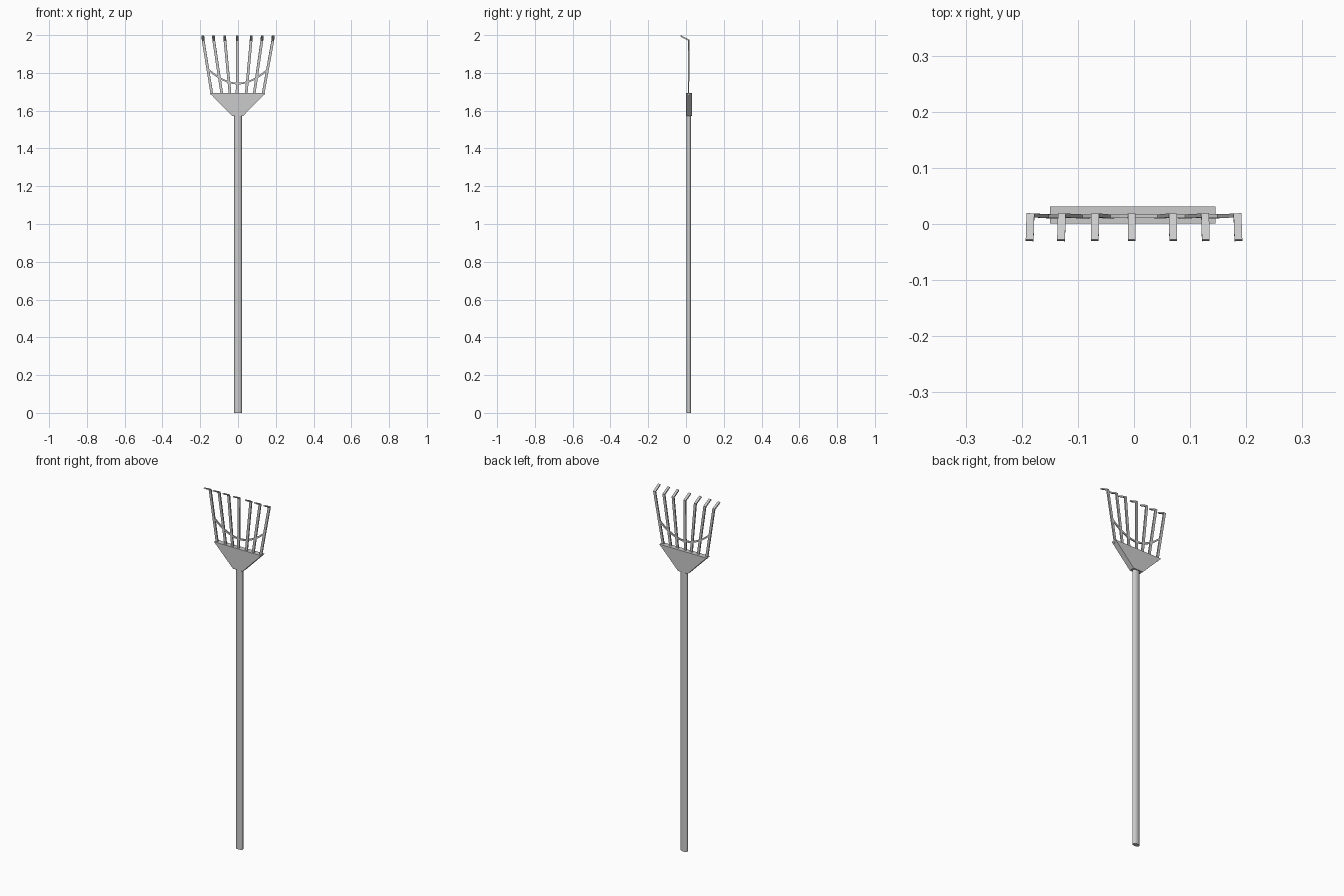
import bpy, bmesh, math
from mathutils import Vector

if "Cube" in bpy.data.objects:
    bpy.data.objects.remove(bpy.data.objects["Cube"])


def make_object(name, bm):
    bmesh.ops.recalc_face_normals(bm, faces=bm.faces)
    mesh = bpy.data.meshes.new(name)
    bm.to_mesh(mesh)
    bm.free()
    ob = bpy.data.objects.new(name, mesh)
    bpy.context.collection.objects.link(ob)
    return ob


def sweep_bar(name, path, side, width, thick):
    """Rectangular bar along a path; side(tangent) gives the width direction."""
    bm = bmesh.new()
    pts = [Vector(p) for p in path]
    rings = []
    for i, p in enumerate(pts):
        a = (p - pts[i - 1]).normalized() if i > 0 else None
        b = (pts[i + 1] - p).normalized() if i < len(pts) - 1 else None
        a, b = a or b, b or a
        t = (a + b).normalized()
        u = side(t)
        v = t.cross(u).normalized()
        miter = 1 / max(t.dot(a), 0.5)
        rings.append([bm.verts.new(p + u * sx * width / 2 + v * sy * thick / 2 * miter)
                      for sx, sy in ((-1, -1), (1, -1), (1, 1), (-1, 1))])
    for r, s in zip(rings, rings[1:]):
        for k in range(4):
            bm.faces.new((r[k], r[(k + 1) % 4], s[(k + 1) % 4], s[k]))
    bm.faces.new(rings[0])
    bm.faces.new(rings[-1])
    return make_object(name, bm)


# Handle: slightly flattened pole
bpy.ops.mesh.primitive_cylinder_add(vertices=12, radius=1, depth=1.58, location=(0, 0.015, 0.79))
handle = bpy.context.object
handle.name = "handle"
handle.scale = (0.021, 0.0125, 1)
bpy.ops.object.transform_apply(location=False, rotation=False, scale=True)
bpy.ops.object.shade_smooth_by_angle(angle=math.radians(60))

# Head plate: flaring trapezoid
bm = bmesh.new()
profile = [(-0.032, 1.573), (0.028, 1.573), (0.145, 1.693), (-0.15, 1.693)]
face = bm.faces.new([bm.verts.new((x, 0.0005, z)) for x, z in profile])
ext = bmesh.ops.extrude_face_region(bm, geom=[face])
bmesh.ops.translate(bm, vec=(0, 0.0305, 0),
                    verts=[v for v in ext["geom"] if isinstance(v, bmesh.types.BMVert)])
make_object("head_plate", bm)


# Tines: fanned flat bars with hooked tips
def across(t):
    return (Vector((1, 0, 0)) - t * t.x).normalized()


bases = [-0.138, -0.085, -0.042, -0.005, 0.043, 0.085, 0.132]
tips = [-0.186, -0.130, -0.070, -0.004, 0.070, 0.128, 0.186]
for i, (b, t) in enumerate(zip(bases, tips)):
    bend = b + (t - b) * 0.97
    sweep_bar(f"tine_{i + 1}",
              [(b, 0.013, 1.685), (bend, 0.0155, 1.973), (t, -0.029, 1.996)],
              across, 0.014, 0.007)


# Brace: curved strip linking the tines
def depth(t):
    return Vector((0, 1, 0))


arc = []
for i in range(13):
    s = -1 + i / 6
    arc.append((0.155 * s, 0.014, 1.743 + 0.073 * abs(s) ** 1.9))
sweep_bar("brace", arc, depth, 0.006, 0.009)
